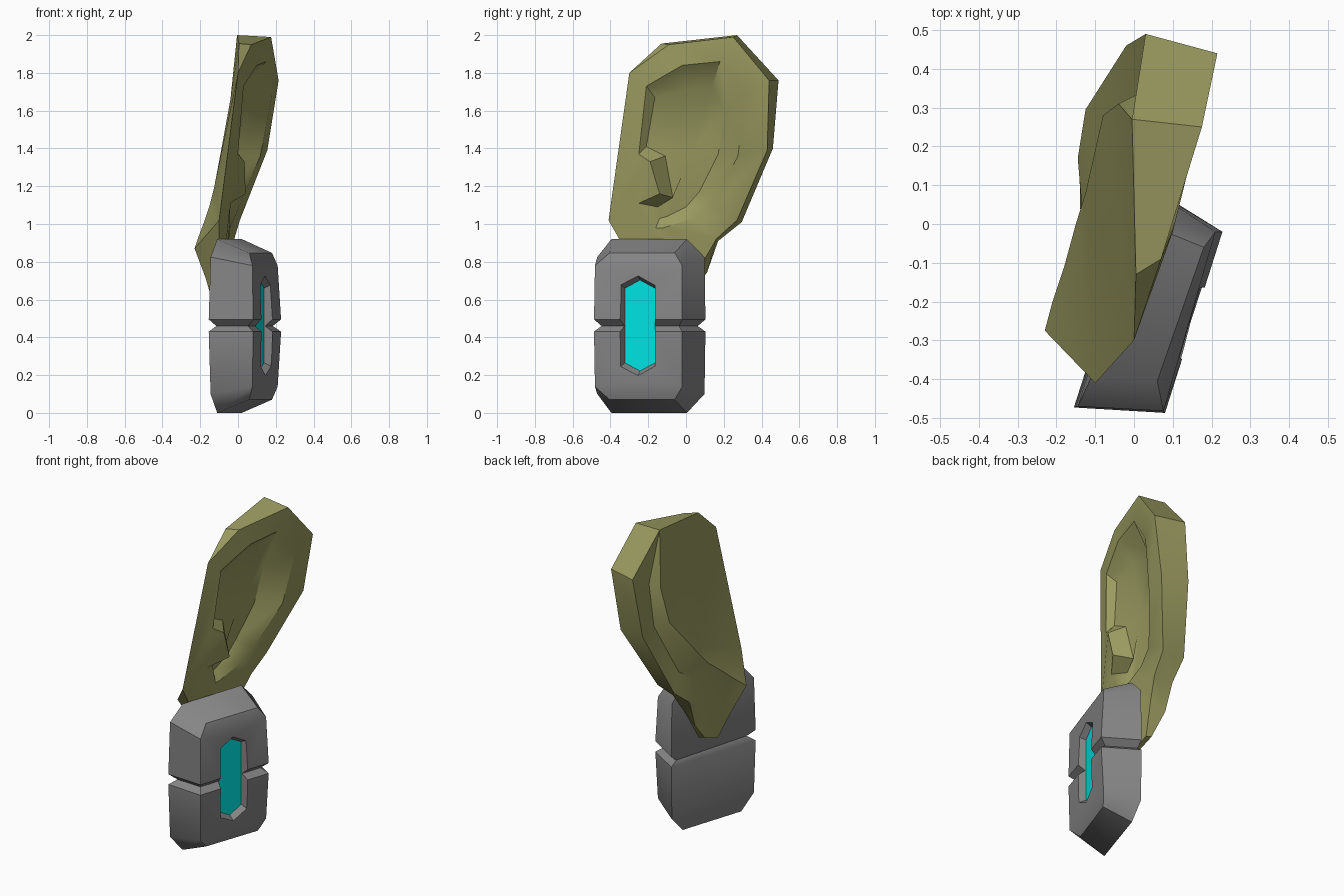
import bpy, bmesh, math
from mathutils import Vector

if "Cube" in bpy.data.objects:
    bpy.data.objects.remove(bpy.data.objects["Cube"])


def material(name, rgb):
    m = bpy.data.materials.new(name)
    m.diffuse_color = (*rgb, 1)
    m.use_nodes = True
    m.node_tree.nodes["Principled BSDF"].inputs["Base Color"].default_value = m.diffuse_color
    return m


olive = material("olive", (0.33, 0.33, 0.12))
grey = material("grey", (0.235, 0.235, 0.235))
cyan = material("cyan", (0.0, 0.76, 0.76))


def select(ob):
    bpy.ops.object.select_all(action='DESELECT')
    ob.select_set(True)
    bpy.context.view_layer.objects.active = ob


def build(name, faces, mat, smooth=None):
    """Make an object from faces given as lists of points, welded together."""
    bm = bmesh.new()
    for pts in faces:
        bm.faces.new([bm.verts.new(p) for p in pts])
    bmesh.ops.remove_doubles(bm, verts=bm.verts, dist=0.0005)
    bmesh.ops.dissolve_degenerate(bm, edges=bm.edges, dist=0.0005)
    bmesh.ops.recalc_face_normals(bm, faces=bm.faces)
    mesh = bpy.data.meshes.new(name)
    bm.to_mesh(mesh)
    bm.free()
    ob = bpy.data.objects.new(name, mesh)
    bpy.context.collection.objects.link(ob)
    mesh.materials.append(mat)
    if smooth:
        select(ob)
        bpy.ops.object.shade_smooth_by_angle(angle=math.radians(smooth))
    return ob


def strip(a, b, steps):
    """Quads between two matching loops, skipping repeated points."""
    n = len(a)
    out = []
    for i in steps:
        j = (i + 1) % n
        quad = []
        for p in (a[i], a[j], b[j], b[i]):
            if p not in quad:
                quad.append(p)
        if len(quad) > 2:
            out.append(quad)
    return out


def loft(rings):
    faces = [rings[0], rings[-1]]
    for a, b in zip(rings, rings[1:]):
        faces += strip(a, b, range(len(a)))
    return faces


# Ear: front edge of the rim
rim = [(-.10, -.41, 1.02), (0, -.30, 1.80), (.07, -.09, 1.95), (.175, .25, 1.99),
       (.215, .44, 1.76), (.155, .43, 1.39), (.01, .27, 1.02), (-.02, .16, .92),
       (-.05, .09, .80), (-.09, 0, .61), (-.10, -.15, .56)]
# back edge of the rim, joined to the front edge along the face side
back = rim[:2] + [(.005, -.13, 1.955), (-.005, .27, 2.0), (.03, .49, 1.76),
                  (-.02, .46, 1.40), (-.125, .295, 1.01), (-.145, .17, .91),
                  (-.14, .11, .74), (-.13, 0, .62), (-.13, -.13, .57)]
# hollow behind the rim
valley = back[:4] + [(.02, .34, 1.68), (0, .32, 1.41), (-.075, .18, 1.09),
                     (-.11, .04, .99), (-.125, -.07, .90), (-.135, -.14, .80),
                     (-.17, -.20, .71)]
# flat plate on the head side
plate = back[:4] + [(-.04, .31, 1.66), (-.08, .28, 1.44), (-.125, .08, 1.20),
                    (-.15, 0, 1.10), (-.18, -.11, 1.01), (-.21, -.20, .93),
                    (-.23, -.275, .87)]
# edge of the bowl; the last points form the small front flap
bowl = [(0, -.25, 1.37), (.03, -.21, 1.73), (.10, -.02, 1.84), (.15, .18, 1.86),
        (.18, .315, 1.68), (.118, .275, 1.36), (.008, .14, 1.10), (-.02, .04, 1.03),
        (-.045, -.12, .98), (-.045, -.16, .98), (-.04, -.25, 1.11),
        (.04, -.14, 1.16), (.035, -.19, 1.33)]
floor = [(-.03, -.21, 1.41), (-.01, -.165, 1.67), (.0, -.01, 1.71), (.015, .14, 1.73),
         (.03, .21, 1.60), (-.005, .17, 1.37), (-.06, .07, 1.17), (-.075, 0, 1.09),
         (-.085, -.10, 1.04), (-.085, -.14, 1.03), (-.075, -.15, 1.09),
         (-.055, -.07, 1.14), (-.03, -.11, 1.36)]
floor_middle = (-.025, .04, 1.40)

faces = strip(rim, back, range(11)) + strip(back, valley, range(11))
faces += strip(valley, plate, range(11))
for ids in ((2, 3, 4), (1, 2, 4, 5), (1, 5, 6), (0, 1, 6), (0, 6, 7, 8), (0, 8, 9, 10)):
    faces.append([plate[i] for i in ids])
faces += strip(rim, bowl[:11], range(10))
faces += [[rim[10], rim[0], bowl[10]],
          [rim[0], bowl[0], bowl[12]],
          [rim[0], bowl[12], bowl[11], bowl[10]]]
faces += strip(bowl, floor, range(13))
faces += [[floor[i - 1], floor[i], floor_middle] for i in range(13)]
build("ear", faces, olive, 38)


# Earpiece block: stacked four-corner sections with a groove round the middle
def section(corners, z_in, z_out):
    return [(x, y, z) for (x, y), z in zip(corners, (z_in, z_out, z_out, z_in))]


end = [(-.11, -.395), (.06, -.405), (.18, -.06), (.02, .005)]
shoulder = [(-.145, -.47), (.076, -.482), (.21, -.02), (.03, .098)]
wide = [(-.155, -.473), (.08, -.487), (.228, -.02), (.03, .103)]
groove = [(-.115, -.44), (.052, -.447), (.184, -.037), (.025, .062)]
block = build("earpiece", loft([
    section(end, 0, .07), section(shoulder, .10, .14), section(wide, .43, .43),
    section(groove, .46, .46),
    section(wide, .495, .495), section(shoulder, .825, .78), section(end, .92, .847)]),
    grey)


# Six-sided window ring at a given distance from the outer face
def window_ring(d):
    w, tip, side = .093 + .3 * d, .272 + .7 * d, .22 + .5 * d
    normal = Vector((.954, -.30, 0))
    pts = []
    for u, v in ((0, tip), (w, side), (w, -side), (0, -tip), (-w, -side), (-w, side)):
        y = -.257 + u
        p = Vector((.23 + .315 * (y + .02), y, .4625 + v)) + normal * d
        pts.append(tuple(p))
    return pts


# Recess for the window
cutter = build("window_cutter", loft([window_ring(-.05), window_ring(.03)]), grey)
cutter.hide_render = True
mod = block.modifiers.new("recess", 'BOOLEAN')
mod.operation = 'DIFFERENCE'
mod.solver = 'EXACT'
mod.object = cutter
select(block)
bpy.ops.object.modifier_apply(modifier=mod.name)
bpy.data.objects.remove(cutter)
select(block)
bpy.ops.object.shade_smooth_by_angle(angle=math.radians(42))

# Lit window panel
build("window_panel", loft([window_ring(-.052), window_ring(-.045)]), cyan)
